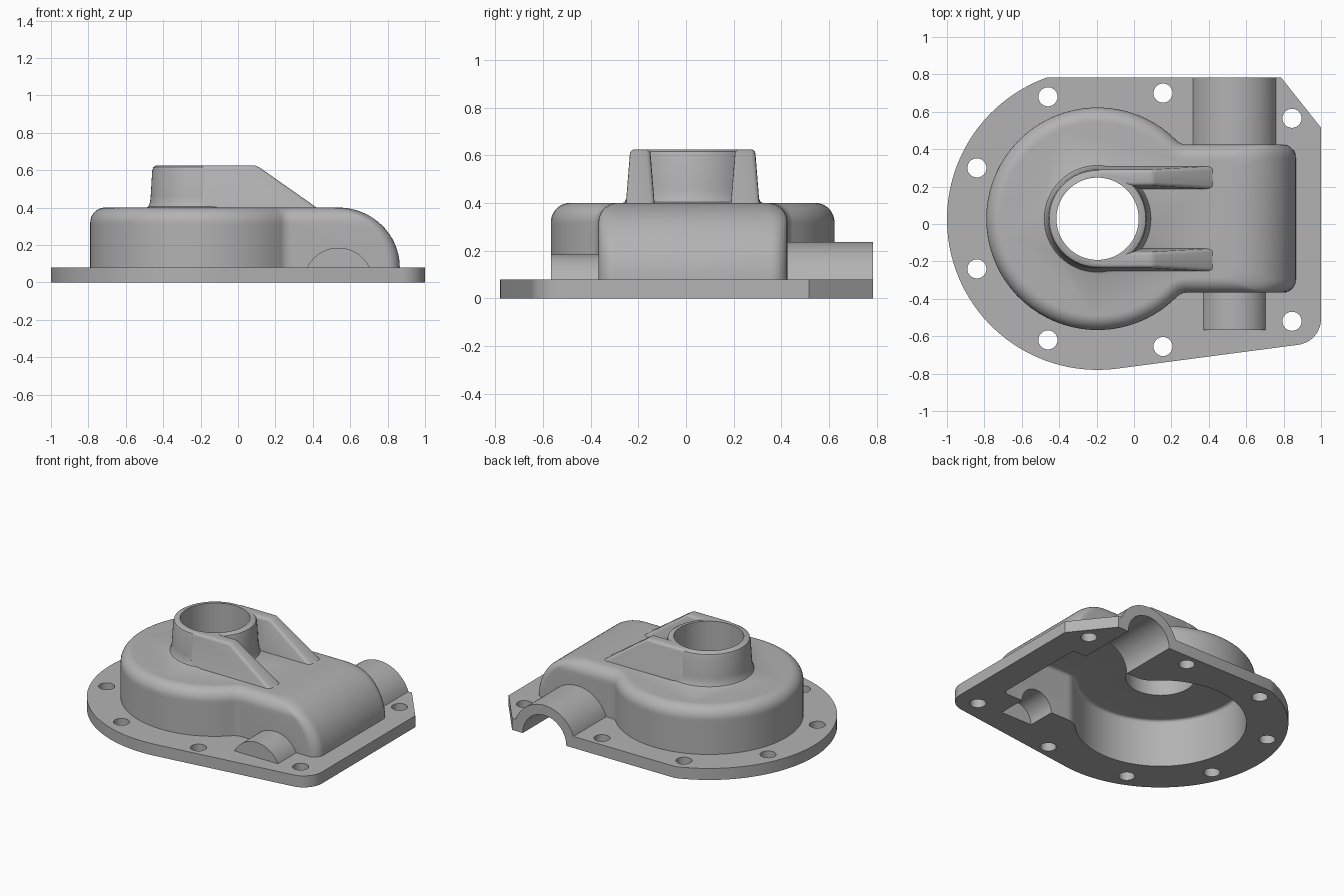
import bpy, bmesh, math
from math import sin, cos, sqrt, pi, radians

if "Cube" in bpy.data.objects:
    bpy.data.objects.remove(bpy.data.objects["Cube"])

CX, CY = -0.195, 0.028          # centre of the round housing
SHAFT_X = 0.537                 # axis of the cross shaft

metal = bpy.data.materials.new("cast_grey")
metal.diffuse_color = (0.45, 0.45, 0.45, 1)
metal.use_nodes = True
metal.node_tree.nodes["Principled BSDF"].inputs["Base Color"].default_value = metal.diffuse_color


def loft(name, rings):
    """Closed solid through rings with equal point counts."""
    bm = bmesh.new()
    vs = [[bm.verts.new(p) for p in r] for r in rings]
    n = len(rings[0])
    for a, b in zip(vs, vs[1:]):
        for i in range(n):
            j = (i + 1) % n
            bm.faces.new((a[i], a[j], b[j], b[i]))
    bm.faces.new(vs[0])
    bm.faces.new(vs[-1])
    bmesh.ops.recalc_face_normals(bm, faces=bm.faces)
    me = bpy.data.meshes.new(name)
    bm.to_mesh(me)
    bm.free()
    ob = bpy.data.objects.new(name, me)
    bpy.context.collection.objects.link(ob)
    me.materials.append(metal)
    return ob


def arc(x, y, r, a0, a1, n):
    return [(x + r * cos(a0 + (a1 - a0) * i / n), y + r * sin(a0 + (a1 - a0) * i / n))
            for i in range(n + 1)]


def lathe(name, x, y, profile, n=64):
    return loft(name, [[(px, py, z) for px, py in arc(x, y, r, 0, 2 * pi, n)[:-1]]
                       for r, z in profile])


def shaft(name, r, y0, y1, low):
    """Round-topped bar along y, open below."""
    pts = [(SHAFT_X + r, low)] + arc(SHAFT_X, 0.0, r, 0.2, pi - 0.2, 32) + [(SHAFT_X - r, low)]
    if low > 0:
        a = math.asin(low / r)
        pts = arc(SHAFT_X, 0.0, r, a, pi - a, 36)
    else:
        pts = [(SHAFT_X + r, low)] + arc(SHAFT_X, 0.0, r, 0, pi, 36) + [(SHAFT_X - r, low)]
    return loft(name, [[(x, y, z) for x, z in pts] for y in (y0, y1)])


def body_ring(d, xr, z, rc):
    """Plan outline: round chamber blended into a gear box, inset by d."""
    R, rf, y0, y1 = 0.595, 0.08, -0.367, 0.425
    pts = []
    fx1 = CX + sqrt((R + rf) ** 2 - (y1 + rf - CY) ** 2)
    fx0 = CX + sqrt((R + rf) ** 2 - (y0 - rf - CY) ** 2)
    a1 = math.atan2(y1 + rf - CY, fx1 - CX)
    a0 = math.atan2(y0 - rf - CY, fx0 - CX)
    pts += arc(CX, CY, R - d, a1, a0 + 2 * pi, 56)
    pts += arc(fx0, y0 - rf, rf + d, a0 + pi, pi / 2, 7)[1:]
    pts += arc(xr - rc, y0 + d + rc, rc, -pi / 2, 0, 7)
    pts += arc(xr - rc, y1 - d - rc, rc, 0, pi / 2, 7)
    pts += arc(fx1, y1 + rf, rf + d, -pi / 2, a1 - pi, 7)[:-1]
    return [(x, y, z) for x, y in pts]


def body_loft(name, d, x_end, z_low, z_top, fillet, rc, steps=22):
    rings = [body_ring(d, x_end, z_low, rc)]
    for i in range(steps + 1):
        t = pi / 2 * i / steps
        z = 0.08 + (z_top - 0.08) * sin(t)
        xr = 0.535 + (x_end - 0.535) * cos(t)
        h = max(0.0, z - (z_top - fillet))
        inset = fillet - sqrt(max(0.0, fillet ** 2 - h ** 2))
        rings.append(body_ring(d + inset, xr, z, rc))
    return loft(name, rings)


def apply_mods(ob):
    bpy.context.view_layer.objects.active = ob
    for m in list(ob.modifiers):
        bpy.ops.object.modifier_apply(modifier=m.name)


def combine(ob, other, op):
    m = ob.modifiers.new(op, 'BOOLEAN')
    m.operation, m.solver, m.object = op, 'EXACT', other
    apply_mods(ob)
    bpy.data.objects.remove(other)


# Flange plate
outline = arc(CX, 0.025, 0.805, radians(109.2), radians(277.5), 56)
outline += arc(0.86, -0.507, 0.14, radians(-82.5), 0, 10)
outline += [(1.0, 0.515), (0.785, 0.785)]
cover = loft("housing_cover", [[(x, y, z) for x, y in outline] for z in (0, 0.08)])

# Chamber and shaft bosses
add = [body_loft("chamber", 0, 0.865, 0.03, 0.40, 0.08, 0.07),
       shaft("long_shaft_boss", 0.236, 0.25, 0.9, 0.02),
       shaft("short_shaft_boss", 0.185, -0.567, -0.25, 0.02)]

# Neck around the opening, with a flared foot and rounded rim
add.append(lathe("neck", CX, CY, [(0.30, 0.36), (0.30, 0.397), (0.285, 0.405), (0.276, 0.425),
                                  (0.272, 0.46), (0.264, 0.595), (0.258, 0.616), (0.243, 0.625)]))

# Pair of sloping ribs
side = [(-0.195, 0.36), (0.477, 0.36), (0.10, 0.625), (-0.195, 0.625)]
for s in (-1, 1):
    rib = loft("rib", [[(x, CY + s * 0.22 + e * (0.042 + 0.08 * (0.625 - z)), z) for x, z in side]
                       for e in (-1, 1)])
    bev = rib.modifiers.new("round", 'BEVEL')
    bev.width, bev.segments = 0.018, 3
    apply_mods(rib)
    add.append(rib)
for part in add:
    combine(cover, part, 'UNION')

# Hollow interior, main opening, shaft bores and end trim
cut = [body_loft("cavity", 0.055, 0.81, -0.05, 0.33, 0.02, 0.03),
       lathe("opening", CX, CY, [(0.22, 0.2), (0.22, 0.8)]),
       shaft("long_bore", 0.167, 0.2, 1.0, -0.06),
       shaft("short_bore", 0.12, -0.51, -0.2, -0.06),
       loft("end_trim", [[(-1.2, 0.784, z), (1.2, 0.784, z), (1.2, 1.1, z), (-1.2, 1.1, z)]
                         for z in (-0.2, 0.6)])]

# Bolt holes
for x, y in ((-0.46, 0.68), (0.155, 0.70), (0.845, 0.565), (0.845, -0.52),
             (0.155, -0.655), (-0.46, -0.62), (-0.84, 0.30), (-0.84, -0.24)):
    cut.append(lathe("bolt_hole", x, y, [(0.051, -0.1), (0.051, 0.2)], 28))
for part in cut:
    combine(cover, part, 'DIFFERENCE')

# Smooth shading with sharp machined edges
bpy.ops.object.select_all(action='DESELECT')
cover.select_set(True)
bpy.context.view_layer.objects.active = cover
bpy.ops.object.shade_smooth_by_angle(angle=radians(32))
